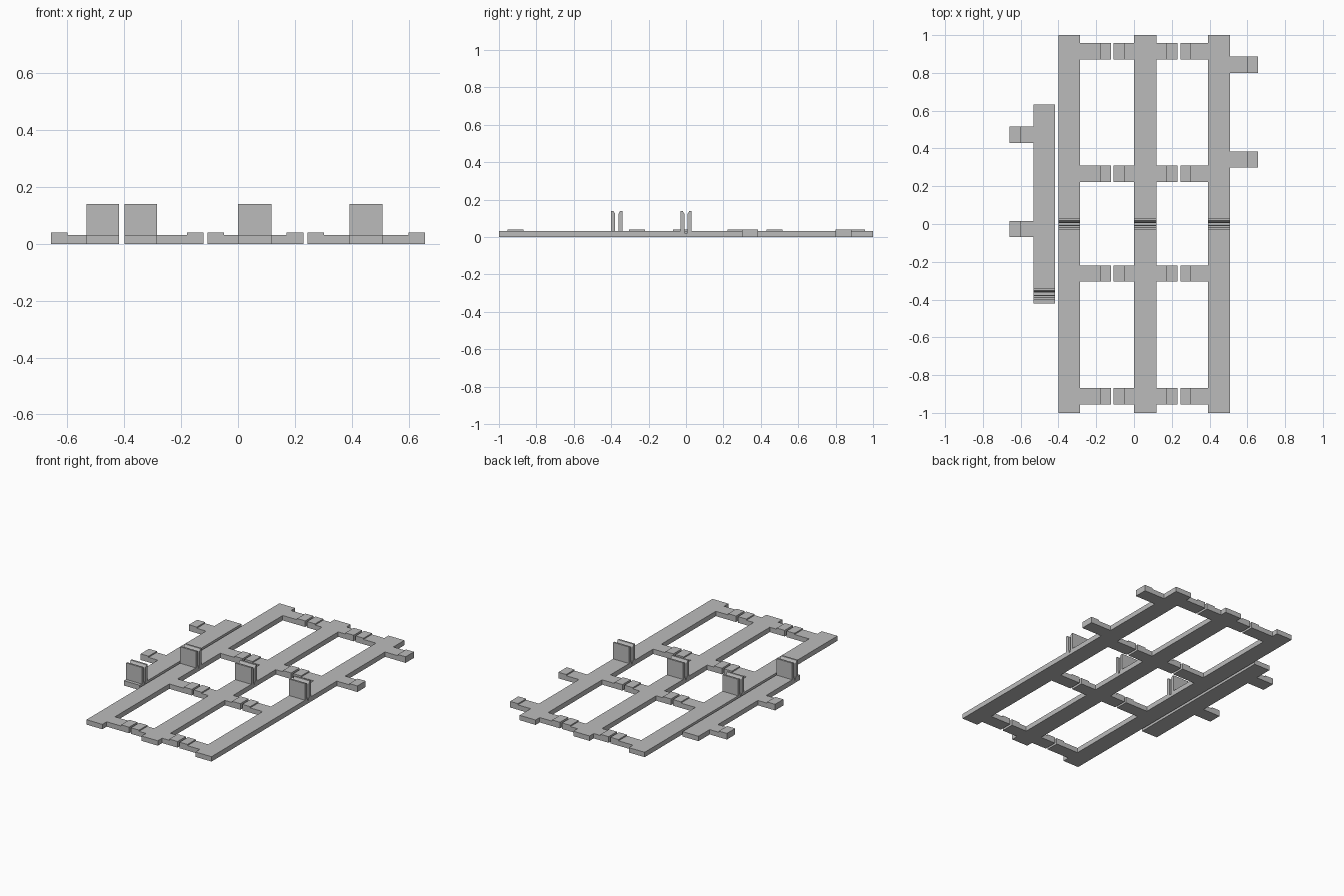
import bpy, bmesh
from mathutils import Vector

cube = bpy.data.objects.get("Cube")
if cube:
    bpy.data.objects.remove(cube, do_unlink=True)

grey = bpy.data.materials.new("light_grey")
grey.use_nodes = True
colour = (0.5, 0.5, 0.5, 1)
grey.diffuse_color = colour
grey.node_tree.nodes["Principled BSDF"].inputs["Base Color"].default_value = colour

THICK, LIP, CLIP_TOP = 0.032, 0.04, 0.14


def extrude(name, points, offset):
    """Extrude a closed outline of 3D points along an offset."""
    bm = bmesh.new()
    face = bm.faces.new([bm.verts.new(p) for p in points])
    side = bmesh.ops.extrude_face_region(bm, geom=[face])
    verts = [v for v in side["geom"] if isinstance(v, bmesh.types.BMVert)]
    bmesh.ops.translate(bm, verts=verts, vec=Vector(offset))
    bmesh.ops.recalc_face_normals(bm, faces=bm.faces)
    mesh = bpy.data.meshes.new(name)
    bm.to_mesh(mesh)
    bm.free()
    mesh.materials.append(grey)
    obj = bpy.data.objects.new(name, mesh)
    bpy.context.collection.objects.link(obj)


def rail(name, x0, x1, y0, y1, clip_y):
    """Flat rail with a slotted, chamfered two-leaf clip standing on it."""
    # Half clip outline from the outside foot to the slot floor
    half = [(0.03, THICK), (0.03, CLIP_TOP), (0.018, CLIP_TOP),
            (0.009, 0.125), (0.009, THICK), (0.005, THICK), (0.005, 0.018)]
    clip = [(clip_y - y, z) for y, z in half]
    clip += [(clip_y + y, z) for y, z in reversed(half)]
    outline = [(y0, 0), (y0, THICK)] + clip + [(y1, THICK), (y1, 0)]
    extrude(name, [(x0, y, z) for y, z in outline], (x1 - x0, 0, 0))


def tabs(name, root, tip, lip, centres):
    """Side tabs with a raised lip at the tip."""
    outline = [(root, 0), (tip, 0), (tip, LIP), (lip, LIP), (lip, THICK), (root, THICK)]
    for i, y in enumerate(centres, 1):
        extrude(f"{name}_{i}", [(x, y - 0.043, z) for x, z in outline], (0, 0.086, 0))


# Rails
rail("right_rail", -0.40, -0.285, -1, 1, 0)
rail("middle_rail", 0, 0.118, -1, 1, 0)
rail("left_rail", 0.392, 0.508, -1, 1, 0)
rail("short_rail", -0.533, -0.418, -0.422, 0.632, -0.37)

# Inner tabs that meet between the rails
rows = (-0.912, -0.262, 0.266, 0.914)
tabs("right_rail_tab", -0.285, -0.122, -0.18, rows)
tabs("middle_rail_right_tab", 0, -0.108, -0.05, rows)
tabs("middle_rail_left_tab", 0.118, 0.23, 0.17, rows)
tabs("left_rail_inner_tab", 0.392, 0.245, 0.302, rows)

# Outer tabs
tabs("left_rail_outer_tab", 0.508, 0.657, 0.60, (0.342, 0.843))
tabs("short_rail_tab", -0.533, -0.658, -0.60, (-0.027, 0.473))
